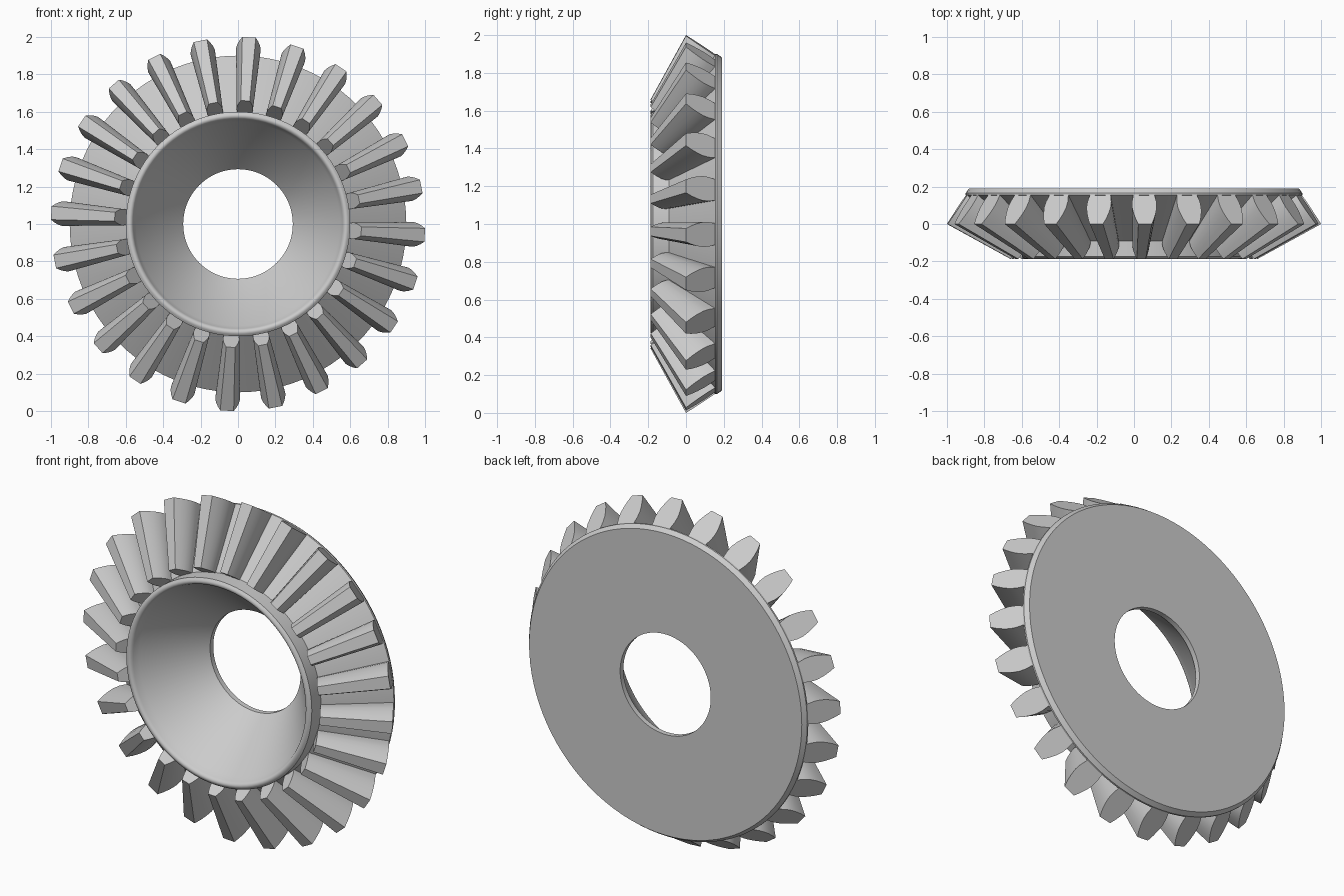
import bpy, bmesh, math
from mathutils import Vector, Matrix

cube = bpy.data.objects.get("Cube")
if cube:
    bpy.data.objects.remove(cube, do_unlink=True)

TEETH = 24
PHASE = math.radians(3.4)
APEX = Vector((0, -0.55, 0))      # point where all tooth lines converge
INNER = 0.66                      # size of the inner tooth end against the outer
CENTRE = Matrix.Translation((0, 0, 1))

steel = bpy.data.materials.new("grey_steel")
steel.use_nodes = True
grey = (0.6, 0.6, 0.6, 1)
steel.diffuse_color = grey
steel.node_tree.nodes["Principled BSDF"].inputs["Base Color"].default_value = grey


def finish(name, bm, angle):
    bmesh.ops.recalc_face_normals(bm, faces=bm.faces)
    bm.transform(CENTRE)
    mesh = bpy.data.meshes.new(name)
    bm.to_mesh(mesh)
    bm.free()
    mesh.materials.append(steel)
    obj = bpy.data.objects.new(name, mesh)
    bpy.context.collection.objects.link(obj)
    bpy.ops.object.select_all(action='DESELECT')
    obj.select_set(True)
    bpy.context.view_layer.objects.active = obj
    bpy.ops.object.shade_smooth_by_angle(angle=math.radians(angle))
    return obj


# Gear body: a (radius, y) profile turned about the y axis
profile = [(0.6, -0.175), (0.6, -0.09), (0.9, 0.155), (0.9, 0.165),
           (0.882, 0.19), (0.293, 0.19), (0.293, 0.16), (0.545, -0.135)]
# rounded front lip
for i in range(1, 7):
    t = math.radians(35 + i * 20)
    profile.append((0.579 - 0.021 * math.cos(t - 0.6), -0.16 - 0.027 * math.sin(t - 0.6)))

bm = bmesh.new()
verts = [bm.verts.new((0, y, r)) for r, y in profile]
edges = [bm.edges.new((v, verts[(i + 1) % len(verts)])) for i, v in enumerate(verts)]
bmesh.ops.spin(bm, geom=verts + edges, cent=(0, 0, 0), axis=(0, 1, 0),
               angle=math.tau, steps=96, use_merge=False)
bmesh.ops.remove_doubles(bm, verts=bm.verts, dist=0.0001)
finish("gear_body", bm, 30)

# Bevel teeth: (height from root to tip, half width) of the bulging section
section = [(-0.05, 0.056), (0.2, 0.065), (0.4, 0.066), (0.6, 0.060), (0.8, 0.050), (1.0, 0.036)]
outline = section + [(u, -w) for u, w in reversed(section)]

bm = bmesh.new()
for k in range(TEETH):
    turn = Matrix.Rotation(PHASE + k * math.tau / TEETH, 3, 'Y')
    ends = []
    for scale in (1.0, INNER):
        points = [Vector((w, 0.15 - 0.15 * u, 0.9 + 0.1 * u)) for u, w in outline]
        ends.append([bm.verts.new(turn @ (APEX + (p - APEX) * scale)) for p in points])
    outer, inner = ends
    bm.faces.new(outer)
    bm.faces.new(inner)
    for i in range(len(outer)):
        j = (i + 1) % len(outer)
        bm.faces.new((outer[i], outer[j], inner[j], inner[i]))
finish("gear_teeth", bm, 30)
